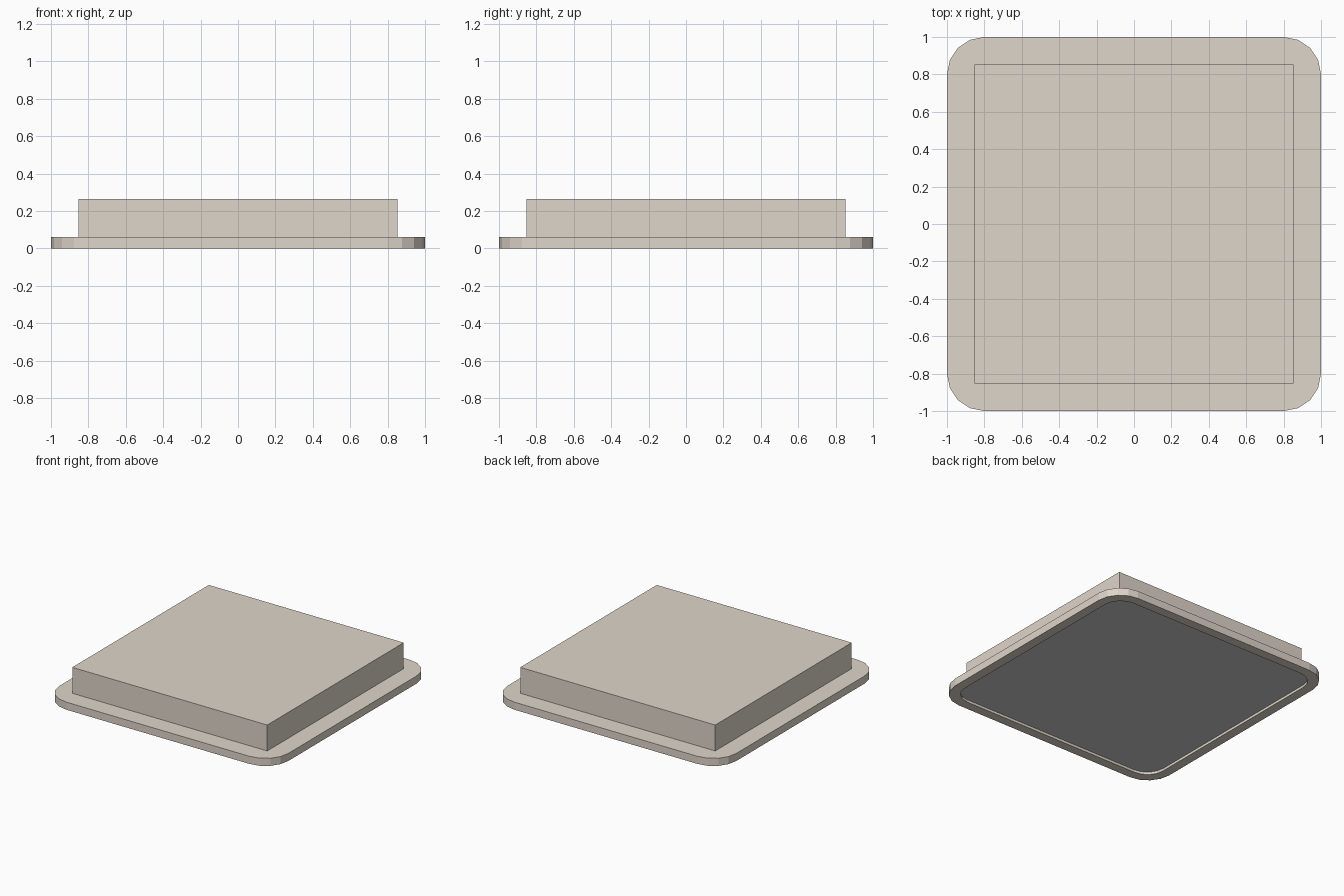
import bpy, bmesh, math

if "Cube" in bpy.data.objects:
    bpy.data.objects.remove(bpy.data.objects["Cube"])

BASE_TOP, BLOCK_TOP, RECESS = 0.06, 0.265, 0.02


def rounded_square(half, radius, segments=4):
    pts = []
    c = half - radius
    for q, (sx, sy) in enumerate([(1, 1), (-1, 1), (-1, -1), (1, -1)]):
        for i in range(segments + 1):
            a = math.pi / 2 * (q + i / segments)
            pts.append((sx * c + radius * math.cos(a), sy * c + radius * math.sin(a)))
    return pts


def add_object(name, bm, material=None):
    mesh = bpy.data.meshes.new(name)
    bm.to_mesh(mesh)
    bm.free()
    obj = bpy.data.objects.new(name, mesh)
    bpy.context.collection.objects.link(obj)
    if material:
        mesh.materials.append(material)
    return obj


def loop(bm, pts, z):
    return [bm.verts.new((x, y, z)) for x, y in pts]


def bridge(bm, a, b):
    n = len(a)
    for i in range(n):
        j = (i + 1) % n
        bm.faces.new((a[i], b[i], b[j], a[j]))


beige = bpy.data.materials.new("beige")
beige.diffuse_color = (0.74, 0.67, 0.59, 1)
beige.use_nodes = True
beige.node_tree.nodes["Principled BSDF"].inputs["Base Color"].default_value = beige.diffuse_color

# Rounded base plate with an open rim underneath
outer, inner = rounded_square(1.0, 0.2), rounded_square(0.925, 0.145)
bm = bmesh.new()
rings = [loop(bm, outer, BASE_TOP), loop(bm, outer, 0),
         loop(bm, inner, 0), loop(bm, inner, RECESS)]
bm.faces.new(rings[0])
for a, b in zip(rings, rings[1:]):
    bridge(bm, a, b)
add_object("base_plate", bm, beige)

# Grey pad filling the recess
bm = bmesh.new()
bm.faces.new(loop(bm, inner, RECESS)[::-1])
add_object("underside_pad", bm)

# Square raised block
bm = bmesh.new()
bmesh.ops.create_cube(bm, size=1)
h = BLOCK_TOP - BASE_TOP
bmesh.ops.scale(bm, vec=(1.705, 1.705, h), verts=bm.verts)
bmesh.ops.translate(bm, vec=(0, 0, BASE_TOP + h / 2), verts=bm.verts)
add_object("raised_block", bm, beige)
